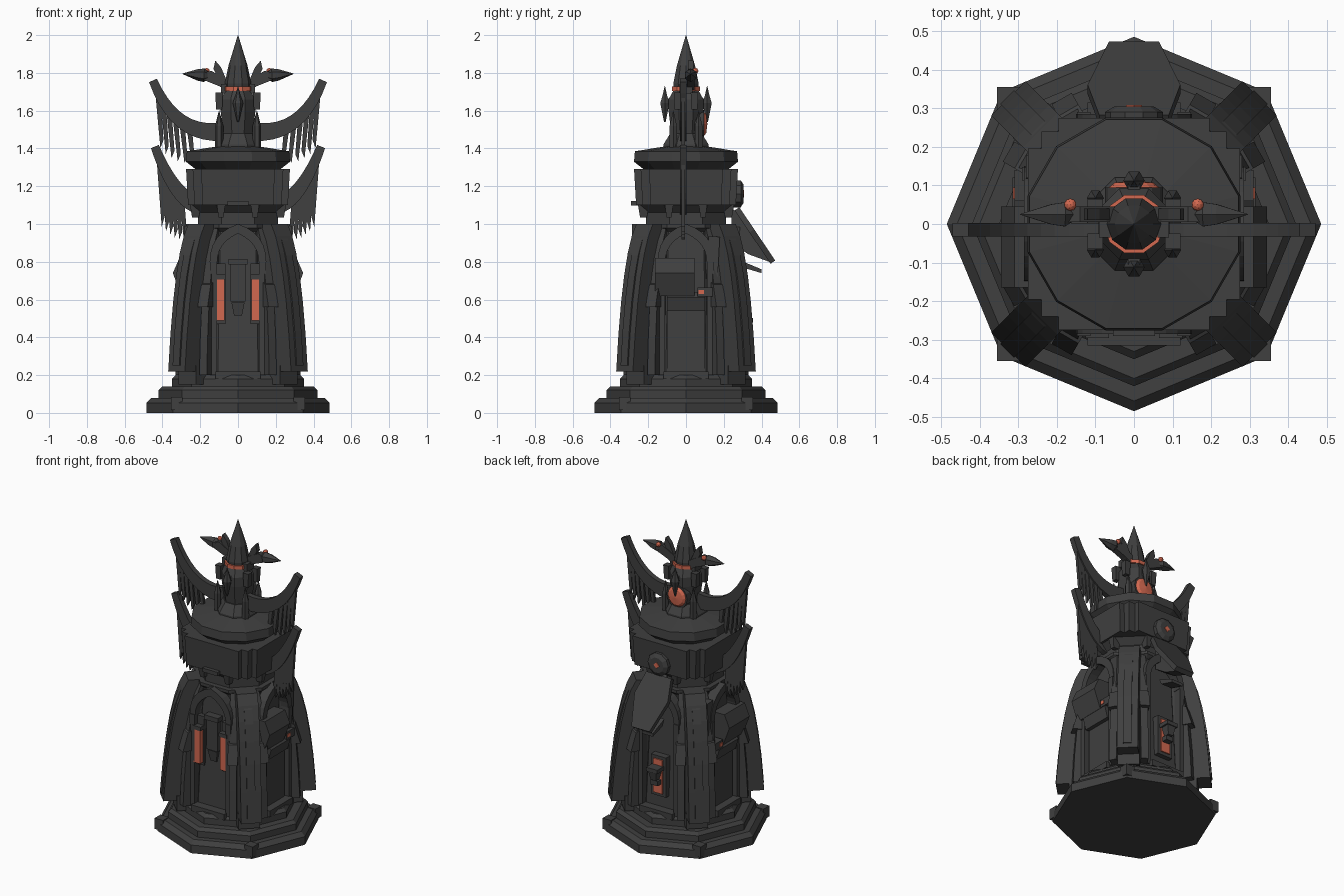
import bpy, bmesh, math
from mathutils import Matrix, Vector

cube = bpy.data.objects.get("Cube")
if cube:
    bpy.data.objects.remove(cube, do_unlink=True)


def material(name, *rgb):
    mat = bpy.data.materials.new(name)
    mat.use_nodes = True
    mat.diffuse_color = (*rgb, 1)
    mat.node_tree.nodes["Principled BSDF"].inputs["Base Color"].default_value = (*rgb, 1)
    return mat


STONE = material("dark stone", .05, .05, .05)
GLOW = material("ember orange", .65, .14, .08)
IDENTITY = Matrix.Identity(4)
MIRRORS = [IDENTITY, Matrix.Diagonal((-1, 1, 1, 1))]


def move(x, y, z):
    return Matrix.Translation((x, y, z))


def turn(degrees, axis="Z"):
    return Matrix.Rotation(math.radians(degrees), 4, axis)


QUARTERS = [turn(angle) for angle in range(0, 360, 90)]
DIAGONALS = [quarter @ turn(45) for quarter in QUARTERS]
TO_BACK = turn(-90, "X")


def finish(name, bm, place, mat):
    bm.transform(place)
    bmesh.ops.recalc_face_normals(bm, faces=bm.faces)
    mesh = bpy.data.meshes.new(name)
    bm.to_mesh(mesh)
    bm.free()
    mesh.materials.append(mat)
    bpy.context.collection.objects.link(bpy.data.objects.new(name, mesh))


def box(name, centre, size, place=IDENTITY, mat=STONE, narrowing=1):
    """Block whose underside may be narrower than its top."""
    bm = bmesh.new()
    bmesh.ops.create_cube(bm, size=1)
    for vert in bm.verts:
        if vert.co.z < 0:
            vert.co.x *= narrowing
            vert.co.y *= narrowing
    bm.transform(Matrix.Diagonal((*size, 1)))
    finish(name, bm, place @ move(*centre), mat)


def prism(name, outline, depth, place=IDENTITY, mat=STONE):
    """Outline in the xz plane, extruded evenly along y."""
    bm = bmesh.new()
    front = [bm.verts.new((x, -depth / 2, z)) for x, z in outline]
    face = bm.faces.new(front)
    result = bmesh.ops.extrude_face_region(bm, geom=[face], use_keep_orig=True)
    moved = [item for item in result["geom"] if isinstance(item, bmesh.types.BMVert)]
    bmesh.ops.translate(bm, verts=moved, vec=(0, depth, 0))
    finish(name, bm, place, mat)


def turned(name, sides, profile, place=IDENTITY, mat=STONE):
    """Faceted solid turned around z from (radius, height) pairs."""
    bm = bmesh.new()
    rings = []
    for radius, height in profile:
        angles = [math.tau * k / sides for k in range(sides)]
        rings.append([bm.verts.new((radius * math.cos(a), radius * math.sin(a), height))
                      for a in angles])
    for low, high in zip(rings, rings[1:]):
        for k in range(sides):
            bm.faces.new((low[k - 1], low[k], high[k], high[k - 1]))
    bm.faces.new(rings[0])
    bm.faces.new(rings[-1])
    finish(name, bm, place, mat)


def bend(start, control, end, steps=6):
    """Points along a quadratic curve."""
    start, control, end = Vector(start), Vector(control), Vector(end)
    for k in range(steps + 1):
        t = k / steps
        yield start.lerp(control, t).lerp(control.lerp(end, t), t)


def buttress(name, foot, control, top, width, place):
    """Pier that leans inward along a curve and joins the shaft."""
    outer = list(bend(foot, control, top))
    prism(name, outer + [(.2, top[1]), (.2, foot[1])], width, place)


def wing(name, start, control, end, drop, place):
    """Tapering curved blade with a row of pointed slats hanging from it."""
    spine = list(bend(start, control, end, steps=10))
    count = len(spine)
    upper, lower = [], []
    for k, point in enumerate(spine):
        along = spine[min(k + 1, count - 1)] - spine[max(k - 1, 0)]
        across = Vector((-along.y, along.x)).normalized() * (.05 - .03 * k / count)
        upper.append(point + across)
        lower.append(point - across)
    prism(name, upper + lower[::-1], .035, place)
    for k in range(count // 2 - 1, count - 1):
        x, z = spine[k]
        fall = drop * (.5 + k / count)
        slat = [(x - .014, z), (x + .014, z), (x - .014, z - fall), (x - .03, z - fall * .85)]
        prism(name + "_slat", slat, .018, place)


# Stepped plinth, shaft and collar
HALF_FACE = turn(22.5)
for radius, bottom, top in ((.485, 0, .08), (.42, .08, .14), (.35, .14, .2)):
    edge = (top - bottom) / 3
    turned("plinth_step", 8, [(radius, bottom), (radius, top - edge), (radius - edge, top)])
turned("shaft", 8, [(.28, .2), (.24, 1)], HALF_FACE)
turned("collar_ring", 8, [(.24, .96), (.265, .98), (.265, 1)], HALF_FACE)
turned("collar", 8, [(.23, 1), (.23, 1.06), (.27, 1.1)], HALF_FACE)

# Corner buttresses, each with a foot, a raised rib and two flanking fins
for corner in DIAGONALS:
    buttress("corner_buttress", (.46, .22), (.415, .85), (.31, 1), .125, corner)
    buttress("buttress_rib", (.465, .25), (.425, .84), (.32, .97), .05, corner)
    box("buttress_foot", (.3, 0, .2), (.16, .13, .1), corner)
    box("plinth_corner_block", (.325, .325, .05), (.06, .06, .07), corner @ turn(-45))
    for lean in (-15, 15):
        place = corner @ turn(lean)
        buttress("flank_fin", (.37, .2), (.35, .8), (.25, .98), .045, place)
        prism("fin_cap", [(.3, .56), (.375, .56), (.34, .68), (.3, .7)], .06, place)

# Pointed arch with jambs, and corbels under the drum, on every side
for quarter in QUARTERS:
    face = quarter @ move(0, -.255, 0)
    box("foot_panel", (0, -.01, .2), (.24, .1, .04), face)
    for mirrored in MIRRORS:
        side = face @ mirrored
        outer = list(bend((0, 1), (.15, .95), (.15, .8)))
        inner = list(bend((.11, .8), (.11, .9), (0, .95)))
        prism("arch_rib", outer + inner, .06, side)
        box("arch_jamb", (.13, 0, .5), (.035, .07, .6), side)
        box("corbel", (.09, .03, 1.07), (.045, .06, .07), side, narrowing=.6)

# Front column and glowing slit windows
box("front_column", (0, -.24, .69), (.08, .06, .2))
box("front_column_cap", (0, -.24, .8), (.1, .08, .03))
box("front_column_foot", (0, -.24, .55), (.07, .05, .07), narrowing=.6)
for side in MIRRORS:
    window = side @ move(.095, -.25, .6)
    box("window_surround", (0, .02, .03), (.06, .06, .32), window)
    box("window_glow", (0, -.025, 0), (.046, .03, .22), window, GLOW)
    box("window_hood", (0, -.01, .12), (.06, .07, .025), window)

# Side bays: hood over a sloped block, leaning brace and small lamp
for side in MIRRORS:
    box("side_panel", (.23, 0, .38), (.07, .2, .36), side)
    prism("side_block", [(.2, .54), (.29, .54), (.31, .61), (.28, .64), (.2, .64)], .2, side)
    prism("side_hood", [(.2, .62), (.3, .62), (.345, .74), (.31, .82), (.2, .82)], .21,
          side @ move(0, -.06, 0))
    box("side_brace", (.25, .1, .78), (.06, .06, .32), side @ turn(-3, "X"))
    box("lamp_bracket", (.27, .1, .64), (.08, .08, .05), side)
    box("lamp_glow", (.31, .08, .64), (.008, .03, .02), side, GLOW)

# Rear window with sconce
rear = move(0, .29, .43)
box("rear_window_surround", (0, -.04, 0), (.11, .07, .26), rear)
box("rear_window_glow", (0, -.001, 0), (.065, .008, .22), rear, GLOW)
box("rear_sconce", (0, .03, .02), (.06, .06, .06), rear, narrowing=.6)
box("rear_sconce_cap", (0, .03, .06), (.08, .07, .025), rear)
box("rear_sconce_foot", (0, .02, -.03), (.05, .04, .03), rear)

# Rear boss and hanging shield
boss = move(0, .27, 1.16) @ TO_BACK
turned("rear_boss", 10, [(.075, -.02), (.075, .02), (.05, .035)], boss)
turned("rear_boss_glow", 4, [(.022, .03), (.02, .038)], boss, GLOW)
shield = [(.09, 0), (.12, -.14), (.065, -.34)]
prism("rear_shield", shield + [(-x, z) for x, z in reversed(shield)], .03,
      move(0, .27, 1.08) @ turn(34, "X"))
prism("shield_keel", [(.24, 1.08), (.29, 1.06), (.44, .8), (.33, .84), (.24, .9)], .07, turn(90))
prism("shield_shard", [(.28, .81), (.4, .76), (.4, .74), (.3, .77)], .08, turn(90))

# Drum with notched corners, and the roof disc
for width, depth in ((.55, .39), (.39, .55), (.48, .48)):
    box("upper_drum", (0, 0, 1.195), (width, depth, .19), narrowing=.96)
box("drum_trim", (0, -.27, 1.11), (.11, .04, .025))
turned("roof_disc", 12, [(.22, 1.28), (.285, 1.33), (.28, 1.385), (.12, 1.41)], turn(15))

# Head turret, glowing ring and spire
turned("turret_base", 8, [(.13, 1.39), (.13, 1.42), (.09, 1.48)], HALF_FACE)
turned("turret", 8, [(.08, 1.45), (.1, 1.6), (.1, 1.66), (.07, 1.71)], HALF_FACE)
turned("glow_ring", 10, [(.079, 1.705), (.079, 1.728)], mat=GLOW)
turned("spire", 10, [(.066, 1.7), (.07, 1.745), (.05, 1.84), (.001, 2)])

# Pinnacles hanging off the turret, front and back, and standing at its corners
for y in (-.112, .112):
    turned("hanging_pinnacle", 6, [(.005, 1.54), (.028, 1.64), (.014, 1.68), (.001, 1.73)],
           move(0, y, 0))
    box("pinnacle_bracket", (0, y * .8, 1.64), (.03, .06, .05))
    for x in (-.1, .1):
        turned("corner_pinnacle", 6, [(.022, 1.39), (.022, 1.52), (.001, 1.6)], move(x, y * .6, 0))
        box("shoulder_plate", (x, y * .4, 1.65), (.04, .04, .09), narrowing=.8)

# Glowing eye on the back of the turret
eye = move(0, .085, 1.53) @ TO_BACK
turned("rear_eye_rim", 14, [(.075, -.04), (.075, .01)], eye)
turned("rear_eye_glow", 14, [(.065, .01), (.05, .022), (.001, .028)], eye, GLOW)

# Wings, spear arms and orbs
for side in MIRRORS:
    plane = side @ move(0, -.015, 0)
    wing("upper_wing", (.08, 1.49), (.33, 1.46), (.45, 1.76), .23, plane)
    wing("lower_wing", (.2, 1.1), (.33, 1.12), (.44, 1.41), .28, plane)
    box("ring_clasp", (.076, 0, 1.715), (.03, .07, .05), side)
    arm = side @ move(0, .025, 0)
    prism("spear_arm", [(.05, 1.7), (.1, 1.73), (.2, 1.77), (.2, 1.8), (.14, 1.81), (.05, 1.76)],
          .04, arm)
    turned("spear_head", 6, [(.012, 0), (.036, .035), (.03, .07), (.001, .15)],
           arm @ move(.145, 0, 1.785) @ turn(86, "Y"))
    prism("arm_spike", [(.06, 1.76), (.1, 1.76), (.13, 1.82), (.12, 1.865), (.09, 1.83)], .03, arm)
    orb = bmesh.new()
    bmesh.ops.create_icosphere(orb, subdivisions=2, radius=.016)
    finish("spear_orb", orb, side @ move(.165, .05, 1.81), GLOW)
